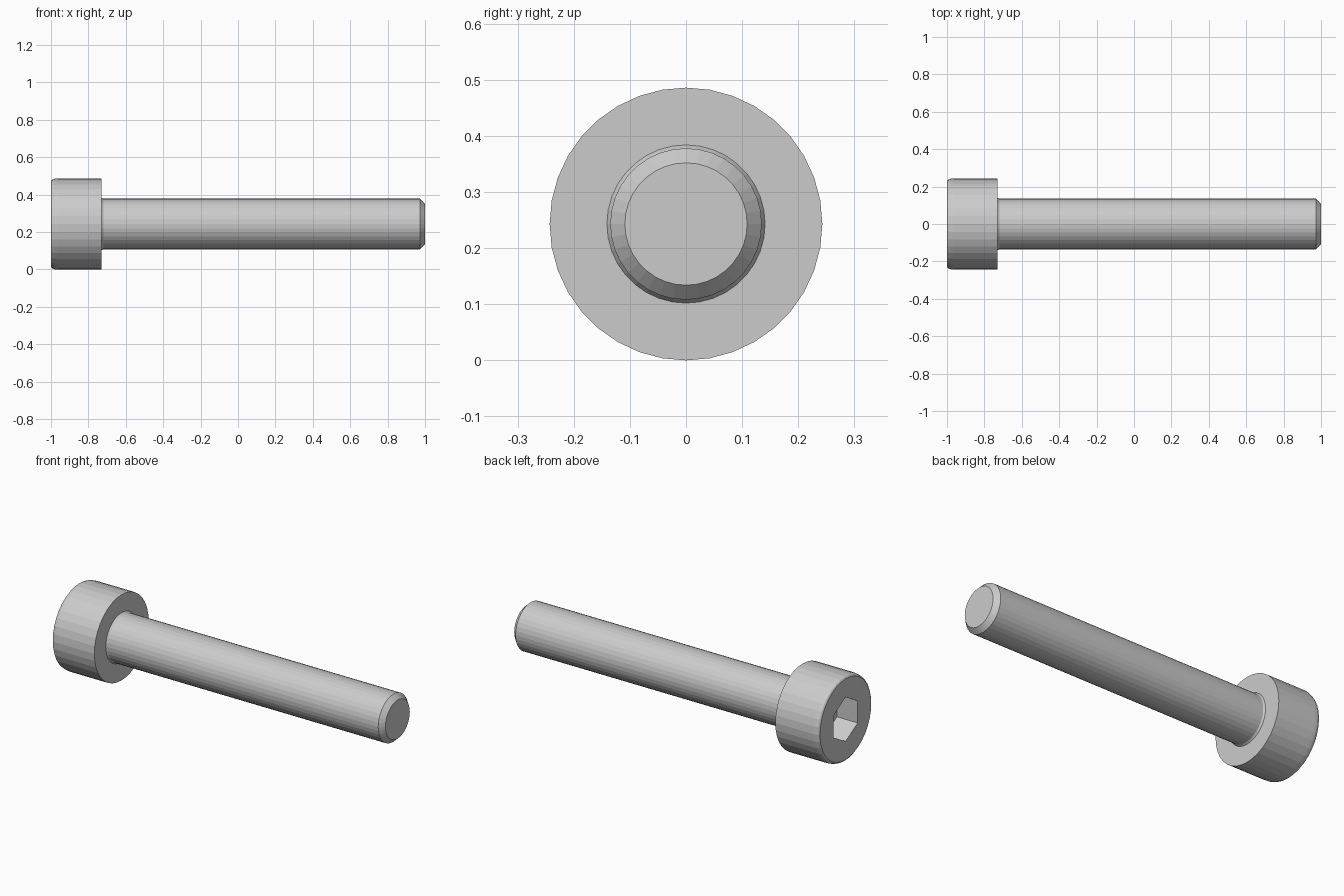
import bpy
import bmesh
from math import sin, cos, pi

if "Cube" in bpy.data.objects:
    bpy.data.objects.remove(bpy.data.objects["Cube"])

SIDES = 36          # multiple of 6, so the hex socket shares the same divisions
AXIS_Z = 0.243

bm = bmesh.new()


def ring(x, r, hexagon=False):
    """Ring of vertices round the x axis; hexagon corners point up and down."""
    verts = []
    for i in range(SIDES):
        a = 2 * pi * i / SIDES
        rad = r
        if hexagon:
            rad = r * cos(pi / 6) / cos(a % (pi / 3) - pi / 6)
        verts.append(bm.verts.new((x, rad * sin(a), AXIS_Z + rad * cos(a))))
    return verts


# Closed profile: socket floor, socket wall, head, fillet, shank, chamfered tip
rings = [
    ring(-0.87, 0.125, True),
    ring(-1.0, 0.125, True),
    ring(-1.0, 0.229),
    ring(-0.994, 0.237),
    ring(-0.98, 0.242),
    ring(-0.965, 0.243),
    ring(-0.73, 0.243),
    ring(-0.73, 0.141),
    ring(-0.72, 0.135),
    ring(0.973, 0.135),
    ring(1.0, 0.109),
]
for a, b in zip(rings, rings[1:]):
    for i in range(SIDES):
        j = (i + 1) % SIDES
        bm.faces.new((a[i], a[j], b[j], b[i]))
bm.faces.new(rings[0])
bm.faces.new(rings[-1])
bmesh.ops.recalc_face_normals(bm, faces=bm.faces[:])

mesh = bpy.data.meshes.new("socket_head_bolt")
bm.to_mesh(mesh)
bm.free()
bolt = bpy.data.objects.new("socket_head_bolt", mesh)
bpy.context.collection.objects.link(bolt)
